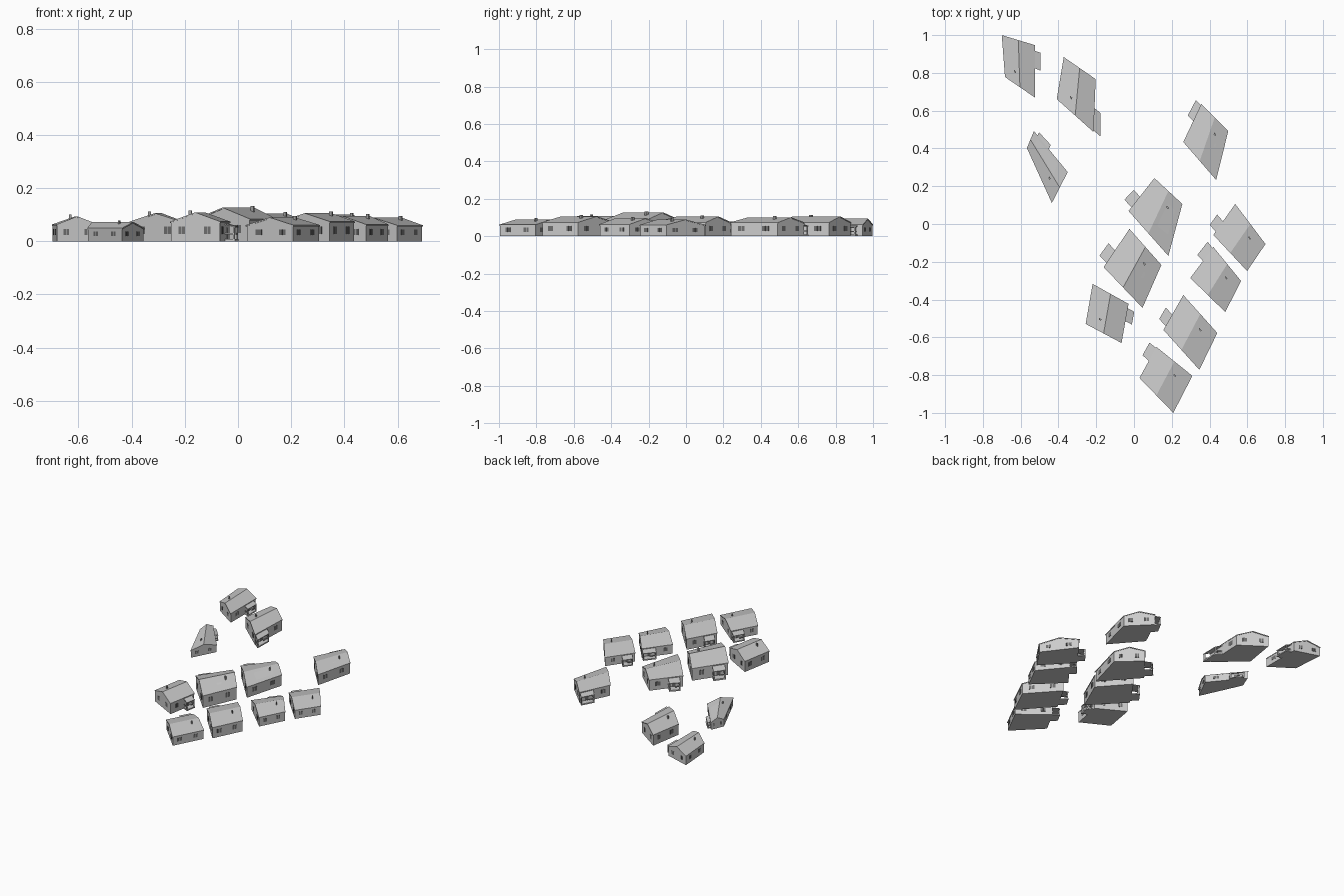
import bpy
import bmesh
from mathutils import Vector

cube = bpy.data.objects.get("Cube")
if cube:
    bpy.data.objects.remove(cube, do_unlink=True)


def material(name, grey):
    mat = bpy.data.materials.new(name)
    mat.use_nodes = True
    colour = (grey, grey, grey, 1)
    mat.diffuse_color = colour
    bsdf = mat.node_tree.nodes["Principled BSDF"]
    bsdf.inputs["Base Color"].default_value = colour
    bsdf.inputs["Roughness"].default_value = 0.9
    return mat


WALL = material("wall_grey", 0.6)
ROOF = material("roof_grey", 0.58)
TRIM = material("trim_grey", 0.4)
GLASS = material("window_dark_grey", 0.16)


class Part:
    """A mesh built in plot space: u across the ridge, v along it, z up."""

    def __init__(self, name, corners, mat):
        self.name, self.mat = name, mat
        self.corners = [Vector(c) for c in corners]
        self.bm = bmesh.new()

    def place(self, u, v, z):
        a, b, c, d = self.corners
        p = a.lerp(b, u).lerp(d.lerp(c, u), v)
        return self.bm.verts.new((p.x, p.y, z))

    def prism(self, profile, v0, v1):
        """Extrude a (u, z) profile along v."""
        near = [self.place(u, v0, z) for u, z in profile]
        far = [self.place(u, v1, z) for u, z in profile]
        self.bm.faces.new(near)
        self.bm.faces.new(far[::-1])
        for i in range(len(near)):
            j = (i + 1) % len(near)
            self.bm.faces.new((near[j], near[i], far[i], far[j]))

    def box(self, u0, u1, v0, v1, z0, z1):
        self.prism([(u0, z0), (u1, z0), (u1, z1), (u0, z1)], v0, v1)

    def finish(self):
        bmesh.ops.recalc_face_normals(self.bm, faces=self.bm.faces[:])
        mesh = bpy.data.meshes.new(self.name)
        self.bm.to_mesh(mesh)
        self.bm.free()
        mesh.materials.append(self.mat)
        bpy.context.collection.objects.link(bpy.data.objects.new(self.name, mesh))


def house(label, corners, porch_far, eave, ridge):
    def part(name, mat):
        return Part(f"{label}_{name}", corners, mat)

    inset, thick = 0.015, 0.005
    outer = 1 - inset

    # Gabled body
    walls = part("walls", WALL)
    low = eave - thick / 2
    walls.prism([(inset, 0), (outer, 0), (outer, low),
                 (0.5, ridge - thick / 2), (inset, low)], inset, outer)
    walls.finish()

    # Pitched roof slab
    roof = part("roof", ROOF)
    roof.prism([(0, eave), (0.5, ridge), (1, eave), (1, eave - thick),
                (0.5, ridge - thick), (0, eave - thick)], 0, 1)
    roof.finish()

    # Chimney on the slope away from the porch
    chimney = part("chimney", TRIM)
    chimney.box(0.62, 0.68, 0.26, 0.3, eave, ridge + 0.006)
    chimney.finish()

    # Two-pane windows as thin plates, with a light bar between the panes
    windows = part("windows", GLASS)
    bottom, top = eave * 0.38, eave * 0.74
    skin = 0.008
    for start in (0.2, 0.7):
        for s in (start, start + 0.07):
            e = s + 0.06
            windows.box(s, e, inset - skin, inset, bottom, top)
            windows.box(s, e, outer, outer + skin, bottom, top)
            windows.box(outer, outer + skin, s, e, bottom, top)
            if (start < 0.5) == porch_far:
                windows.box(inset - skin, inset, s, e, bottom, top)
    windows.finish()

    # Porch: floor, posts, rails and lean-to roof
    v0, v1 = (0.56, 0.89) if porch_far else (0.03, 0.45)
    edge = -0.18
    porch = part("porch", WALL)
    porch.box(edge, inset, v0, v1, 0, eave * 0.12)
    post = 0.03
    for v in (v0, v1 - post):
        porch.box(edge + 0.01, edge + 0.04, v, v + post, 0, eave * 0.72)
        porch.box(edge + 0.01, inset, v, v + 0.012, eave * 0.34, eave * 0.42)
    middle = (v0 + v1) / 2
    porch.box(edge + 0.01, edge + 0.03, middle, v1, eave * 0.34, eave * 0.42)
    porch.finish()
    cover = part("porch_roof", ROOF)
    cover.prism([(edge, eave * 0.7), (inset, eave * 0.84),
                 (inset, eave * 0.9), (edge, eave * 0.76)], v0, v1)
    cover.finish()

    # Front door beneath the porch roof
    door = part("door", GLASS)
    door.box(inset - skin, inset, middle - 0.05, middle + 0.05,
             eave * 0.12, eave * 0.7)
    door.finish()


# Plot corners run round each house from the porch side of one gable
house("northwest_house", [(-.525, .67), (-.683, .778), (-.7, 1), (-.525, .947)], True, .063, .094)
house("north_house", [(-.214, .487), (-.409, .661), (-.372, .884), (-.203, .767)], False, .074, .106)
house("narrow_house", [(-.351, .275), (-.435, .111), (-.567, .402), (-.53, .492)], True, .05, .073)
house("northeast_house", [(.356, .635), (.499, .492), (.435, .233), (.261, .434)], False, .073, .101)
house("centre_house", [(.108, .243), (.256, .106), (.182, -.169), (-.029, .069)], True, .074, .105)
house("tall_house", [(-.024, -.026), (.145, -.217), (.045, -.444), (-.161, -.228)], True, .084, .127)
house("southwest_house", [(-.066, -.63), (-.256, -.529), (-.219, -.317), (-.029, -.423)], True, .074, .109)
house("east_house", [(.536, .106), (.696, -.106), (.599, -.249), (.42, -.058)], True, .06, .089)
house("southeast_house", [(.42, -.122), (.567, -.302), (.483, -.466), (.298, -.286)], False, .063, .096)
house("lower_east_house", [(.261, -.376), (.441, -.577), (.346, -.772), (.156, -.561)], True, .074, .106)
house("south_house", [(.119, -.651), (.309, -.804), (.208, -1), (.029, -.815)], False, .061, .09)
